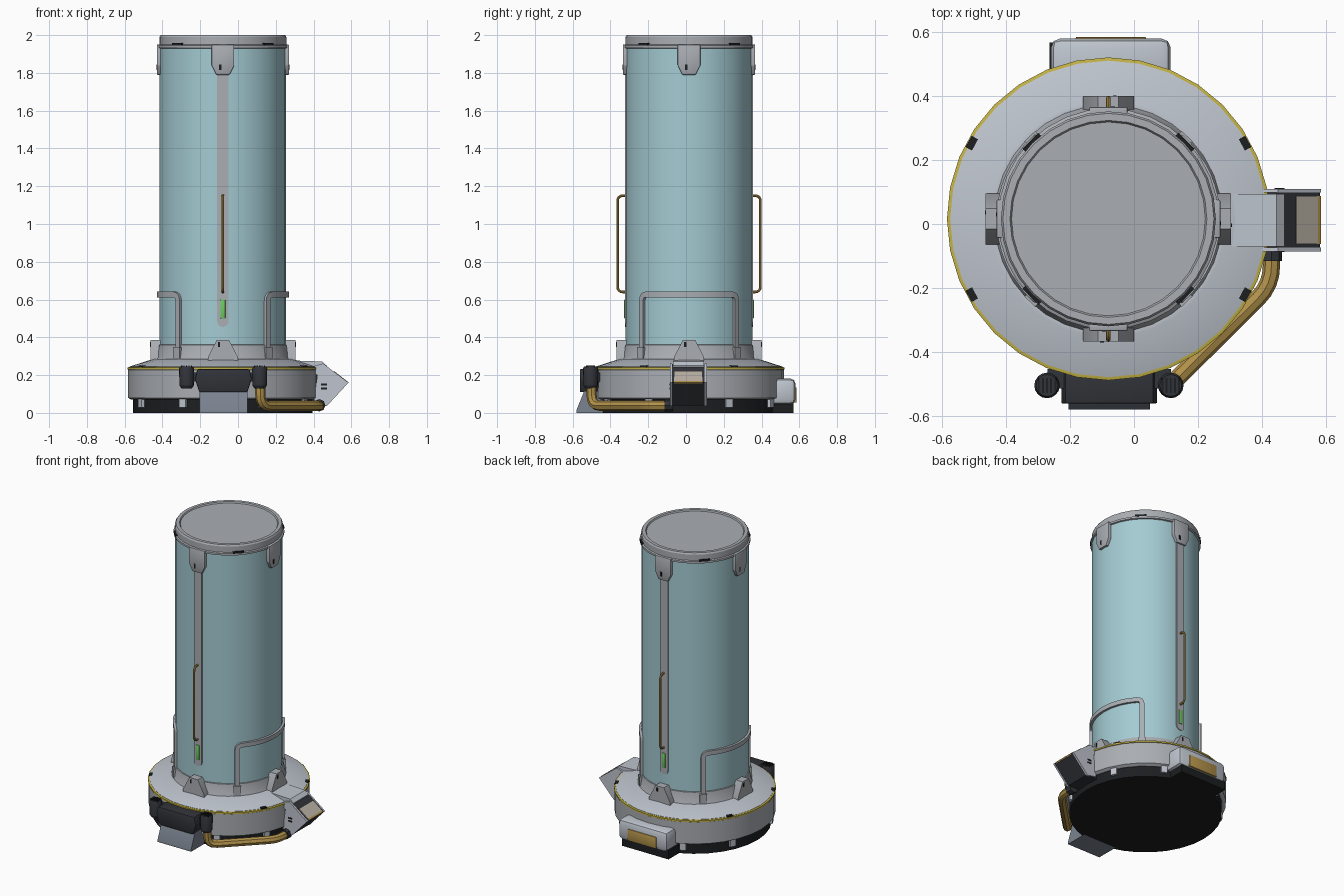
import bpy, bmesh
from math import sin, cos, pi, radians
from mathutils import Vector, Matrix

if "Cube" in bpy.data.objects:
    bpy.data.objects.remove(bpy.data.objects["Cube"])

CX, CY = -0.08, 0.016      # axis of the tank
SEG = 32


def mat(name, r, g, b):
    m = bpy.data.materials.new(name)
    m.diffuse_color = (r, g, b, 1)
    m.use_nodes = True
    m.node_tree.nodes["Principled BSDF"].inputs["Base Color"].default_value = m.diffuse_color
    return m


TEAL = mat("teal_glass", 0.37, 0.60, 0.65)
DARK = mat("dark", 0.03, 0.033, 0.04)
BLACK = mat("black", 0.012, 0.013, 0.015)
GREY = mat("grey", 0.40, 0.42, 0.45)
LIGHT = mat("light_grey", 0.52, 0.56, 0.62)
SLATE = mat("slate", 0.20, 0.23, 0.28)
BRASS = mat("brass", 0.45, 0.29, 0.07)
YELLOW = mat("yellow", 0.55, 0.45, 0.06)
GREEN = mat("green", 0.15, 0.6, 0.12)
BEIGE = mat("beige", 0.50, 0.45, 0.38)


def finish(name, bm, m, bevel=0):
    bmesh.ops.recalc_face_normals(bm, faces=bm.faces)
    if bevel:
        bmesh.ops.bevel(bm, geom=list(bm.edges), offset=bevel, segments=2, profile=0.5, affect='EDGES')
    me = bpy.data.meshes.new(name)
    bm.to_mesh(me)
    bm.free()
    me.materials.append(m)
    ob = bpy.data.objects.new(name, me)
    bpy.context.collection.objects.link(ob)
    return ob


def place(u, d, z, ang):
    """u sideways, d outward from the tank axis, z up; ang 0 faces the front."""
    a = radians(ang)
    return Vector((CX + u * cos(a) + d * sin(a), CY + u * sin(a) - d * cos(a), z))


def loft(name, rings, m, bevel=0):
    bm = bmesh.new()
    rs = [[bm.verts.new(p) for p in ring] for ring in rings]
    n = len(rs[0])
    for a, b in zip(rs, rs[1:]):
        for i in range(n):
            bm.faces.new((a[i], a[(i + 1) % n], b[(i + 1) % n], b[i]))
    bm.faces.new(rs[0])
    bm.faces.new(rs[-1])
    return finish(name, bm, m, bevel)


def lathe(name, prof, m, x=CX, y=CY, seg=SEG):
    return loft(name, [[(x + r * cos(2 * pi * i / seg), y + r * sin(2 * pi * i / seg), z)
                        for i in range(seg)] for r, z in prof], m)


def prism(name, pts, d0, d1, ang, m, bevel=0):
    return loft(name, [[place(u, d, z, ang) for u, z in pts] for d in (d0, d1)], m, bevel)


def rect(u0, u1, z0, z1):
    return [(u0, z0), (u1, z0), (u1, z1), (u0, z1)]


def world(pts):            # x,z profile to axis-relative u,z
    return [(x - CX, z) for x, z in pts]


def fillet(pts, r, n=4):
    pts = [Vector(p) for p in pts]
    out = [pts[0]]
    for a, p, b in zip(pts, pts[1:], pts[2:]):
        s, e = p + (a - p).normalized() * r, p + (b - p).normalized() * r
        out += [s * (1 - t) ** 2 + p * 2 * t * (1 - t) + e * t * t for t in (i / n for i in range(n + 1))]
    return out + [pts[-1]]


def tube(name, pts, r, corner, m):
    cu = bpy.data.curves.new(name, 'CURVE')
    cu.dimensions = '3D'
    cu.bevel_depth, cu.bevel_resolution, cu.use_fill_caps = r, 2, True
    path = fillet(pts, corner)
    sp = cu.splines.new('POLY')
    sp.points.add(len(path) - 1)
    for q, p in zip(sp.points, path):
        q.co = (*p, 1)
    tmp = bpy.data.objects.new("tmp", cu)
    bpy.context.collection.objects.link(tmp)
    bpy.context.view_layer.update()
    me = bpy.data.meshes.new_from_object(tmp.evaluated_get(bpy.context.evaluated_depsgraph_get()))
    bpy.data.objects.remove(tmp)
    me.materials.clear()
    me.materials.append(m)
    me.name = name
    bpy.context.collection.objects.link(bpy.data.objects.new(name, me))


def frame(name, path, w, r0, r1, ang, m):
    """Flat bar following a (arc, z) path wrapped around the tank."""
    rings = []
    for i, p in enumerate(path):
        t = (path[min(i + 1, len(path) - 1)] - path[max(i - 1, 0)]).normalized()
        n = Vector((-t.y, t.x)) * w / 2
        ring = []
        for q, r in ((p - n, r0), (p + n, r0), (p + n, r1), (p - n, r1)):
            a = q.x / 0.345
            ring.append(place(r * sin(a), r * cos(a), q.y, ang))
        rings.append(ring)
    loft(name, rings, m)


# Base, tank and cap
lathe("base_foot", [(0.475, 0), (0.475, 0.075)], BLACK)
lathe("base_drum", [(0.485, 0.07), (0.502, 0.08), (0.502, 0.228), (0.495, 0.235)], GREY)
lathe("base_trim", [(0.495, 0.228), (0.505, 0.23), (0.505, 0.24), (0.495, 0.243)], YELLOW)
lathe("base_deck", [(0.495, 0.23), (0.495, 0.245), (0.37, 0.285), (0.36, 0.285)], LIGHT)
lathe("collar", [(0.365, 0.27), (0.352, 0.295), (0.341, 0.36), (0.335, 0.362)], GREY)
lathe("tank_wall", [(0.335, 0.35), (0.335, 1.94)], TEAL)
lathe("cap", [(0.338, 1.93), (0.345, 1.933), (0.345, 1.946), (0.336, 1.95), (0.336, 1.99),
              (0.33, 2.0), (0.308, 2.0), (0.303, 1.992)], GREY)

# Parts on all four sides
for i in range(4):
    a = 90 * i
    prism(f"upper_clamp_{i}", [(-0.06, 1.95), (-0.06, 1.84), (-0.035, 1.79), (0.035, 1.79), (0.06, 1.84), (0.06, 1.95)],
          0.32, 0.35, a, GREY, 0.004)
    prism(f"clamp_slot_{i}", rect(-0.02, -0.008, 1.815, 1.845), 0.345, 0.352, a, BLACK)
    prism(f"lower_lug_{i}", [(-0.08, 0.265), (0.08, 0.265), (0.08, 0.295), (0.032, 0.387), (-0.032, 0.387), (-0.08, 0.295)],
          0.32, 0.384, a, GREY)
    prism(f"lug_slot_{i}", rect(-0.026, -0.014, 0.35, 0.375), 0.38, 0.386, a, BLACK)
    prism(f"cap_slot_{i}", rect(-0.035, 0.035, 1.945, 1.957), 0.325, 0.345, a + 45, BLACK)
    for s in (-26, 26):
        prism(f"foot_tab_{i}_{s}", rect(-0.02, 0.02, 0.028, 0.075), 0.46, 0.49, a + s, LIGHT)
for i, a in enumerate((61, 119, 241, 299)):
    prism(f"deck_latch_{i}", rect(-0.02, 0.02, 0.235, 0.25), 0.473, 0.5, a, BLACK)

# Gauge strip, handle and light on front and back
arc = [(0.03 * cos(pi + pi * k / 8), 0.485 + 0.03 * sin(pi + pi * k / 8)) for k in range(9)]
for side, a in (("front", 0), ("back", 180)):
    prism(f"{side}_strip", arc + [(0.03, 1.8), (-0.03, 1.8)], 0.32, 0.339, a, GREY)
    prism(f"{side}_light", rect(-0.013, 0.013, 0.5, 0.6), 0.33, 0.343, a, GREEN, 0.003)
    tube(f"{side}_handle", [place(0, d, z, a) for d, z in
                            ((0.33, 0.64), (0.378, 0.64), (0.378, 1.15), (0.33, 1.15))], 0.007, 0.03, BRASS)

# Wrapped frames on the left and right
h = 0.28
top = [(-h + 2 * h * k / 16, 0.627) for k in range(17)]
path = fillet([(-h, 0.28), top[0], top[3]], 0.035) + [Vector(p) for p in top[4:13]] + fillet([top[13], top[16], (h, 0.28)], 0.035)
for side, a in (("right", 90), ("left", 270)):
    frame(f"{side}_frame", path, 0.03, 0.33, 0.35, a, GREY)
    for s in (-1, 1):
        frame(f"{side}_frame_foot_{s}", [Vector((s * h, 0.27)), Vector((s * h, 0.31)), Vector((s * h, 0.35))],
              0.045, 0.33, 0.358, a, GREY)

# Front pump unit
prism("front_box", world([(-0.205, 0.11), (0.05, 0.11), (0.073, 0.18), (0.06, 0.232), (-0.215, 0.232), (-0.228, 0.18)]),
      0.45, 0.578, 0, DARK, 0.006)
prism("front_bar", world(rect(-0.27, 0.115, 0.165, 0.215)), 0.47, 0.53, 0, DARK)
loft("front_wedge", [[place(x - CX, d, z, 0) for d, z in ((0.44, 0), (0.596, 0), (0.596, 0.015), (0.555, 0.115), (0.44, 0.115))]
                     for x in (-0.205, 0.05)], SLATE)
for side, x in (("left", -0.272), ("right", 0.115)):
    lathe(f"{side}_filter", [(0.028, 0.13), (0.038, 0.145), (0.04, 0.235), (0.034, 0.246)], DARK, x, -0.505, 16)
    for k in range(-2, 3):
        prism(f"{side}_filter_rib_{k}", world(rect(x + k * 0.013 - 0.003, x + k * 0.013 + 0.003, 0.24, 0.25)),
              0.497, 0.545, 0, BLACK)
tube("hose", [(0.118, -0.5, 0.14), (0.118, -0.5, 0.038), (0.43, -0.19, 0.038), (0.43, -0.09, 0.038)], 0.027, 0.06, BRASS)
tube("hose_collar", [(0.43, -0.115, 0.04), (0.43, -0.1, 0.04), (0.43, -0.07, 0.04)], 0.033, 0.005, DARK)

# Right control console
yc = 0.012
def side_prism(name, pts, y0, y1, m, bevel=0):
    prism(name, world(pts), CY - y0, CY - y1, 0, m, bevel)
side_prism("console_neck", [(0.3, 0.235), (0.44, 0.1), (0.47, 0.25), (0.445, 0.272), (0.3, 0.277)], yc - 0.082, yc + 0.082, LIGHT)
side_prism("console_core", [(0.39, 0.04), (0.472, 0.04), (0.582, 0.16), (0.45, 0.258), (0.39, 0.22)], yc - 0.09, yc + 0.09, DARK)
for s in (-1, 1):
    side_prism(f"console_cheek_{s}", [(0.40, 0.05), (0.47, 0.036), (0.585, 0.16), (0.45, 0.262), (0.36, 0.235), (0.42, 0.2)],
               yc + s * 0.086, yc + s * 0.098, LIGHT)
    for z in (0.125, 0.145):
        side_prism(f"console_vent_{s}_{z}", rect(0.44, 0.47, z, z + 0.01), yc + s * 0.095, yc + s * 0.1, BLACK)
side_prism("console_screen", [(0.505, 0.213), (0.572, 0.163), (0.576, 0.169), (0.509, 0.222)], yc - 0.075, yc + 0.075, BEIGE)
side_prism("screen_trim", [(0.568, 0.16), (0.58, 0.155), (0.585, 0.162), (0.573, 0.171)], yc - 0.075, yc + 0.075, BRASS)

# Back battery box
prism("battery_sill", world(rect(-0.25, 0.105, 0, 0.06)), 0.4, 0.552, 180, BLACK)
bu = CX + 0.0725             # sideways shift of the box centre
prism("battery_shell", rect(bu - 0.187, bu + 0.187, 0.045, 0.182), 0.4, 0.564, 180, LIGHT, 0.028)
prism("battery_panel", rect(bu - 0.11, bu + 0.11, 0.055, 0.135), 0.54, 0.569, 180, BRASS, 0.004)

# Smooth shading with sharp edges kept
bpy.ops.object.select_all(action='SELECT')
bpy.context.view_layer.objects.active = bpy.context.selected_objects[0]
bpy.ops.object.shade_smooth_by_angle(angle=radians(30))
